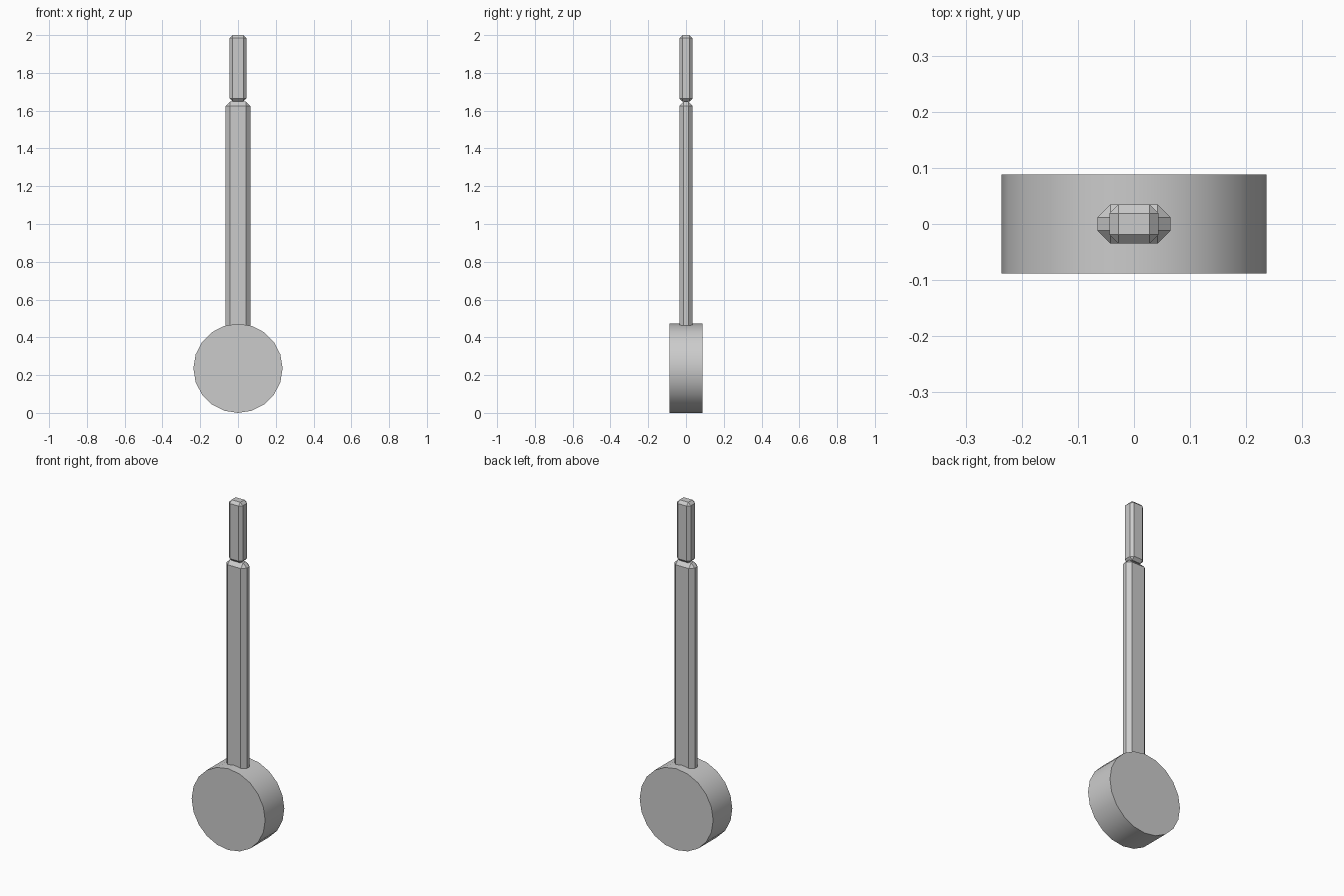
import bpy, math

cube = bpy.data.objects.get("Cube")
if cube:
    bpy.data.objects.remove(cube, do_unlink=True)

grey = bpy.data.materials.new("plain_grey")
grey.use_nodes = True
colour = (0.6, 0.6, 0.6, 1)
grey.diffuse_color = colour
grey.node_tree.nodes["Principled BSDF"].inputs["Base Color"].default_value = colour


def chamfered_bar(name, half_x, half_y, bottom, top, chamfer):
    """Box with every edge cut by one flat chamfer."""
    bpy.ops.mesh.primitive_cube_add(size=2, location=(0, 0, (bottom + top) / 2))
    bar = bpy.context.object
    bar.name = name
    bar.scale = (half_x, half_y, (top - bottom) / 2)
    bpy.ops.object.transform_apply(location=False, rotation=False, scale=True)
    bevel = bar.modifiers.new("chamfer", "BEVEL")
    bevel.width = chamfer
    bevel.segments = 1
    bar.data.materials.append(grey)
    return bar


# Round weight, axis running front to back
radius = 0.236
bpy.ops.mesh.primitive_cylinder_add(vertices=20, radius=radius, depth=0.176,
                                    location=(0, 0, radius),
                                    rotation=(math.pi / 2, 0, 0))
disc = bpy.context.object
disc.name = "round_weight"
disc.data.materials.append(grey)
bpy.ops.object.shade_smooth_by_angle(angle=math.radians(30))

# Long shaft and the narrower tip above it
chamfered_bar("shaft", 0.065, 0.035, 0.43, 1.648, 0.023)
chamfered_bar("tip", 0.044, 0.035, 1.648, 2.0, 0.016)
